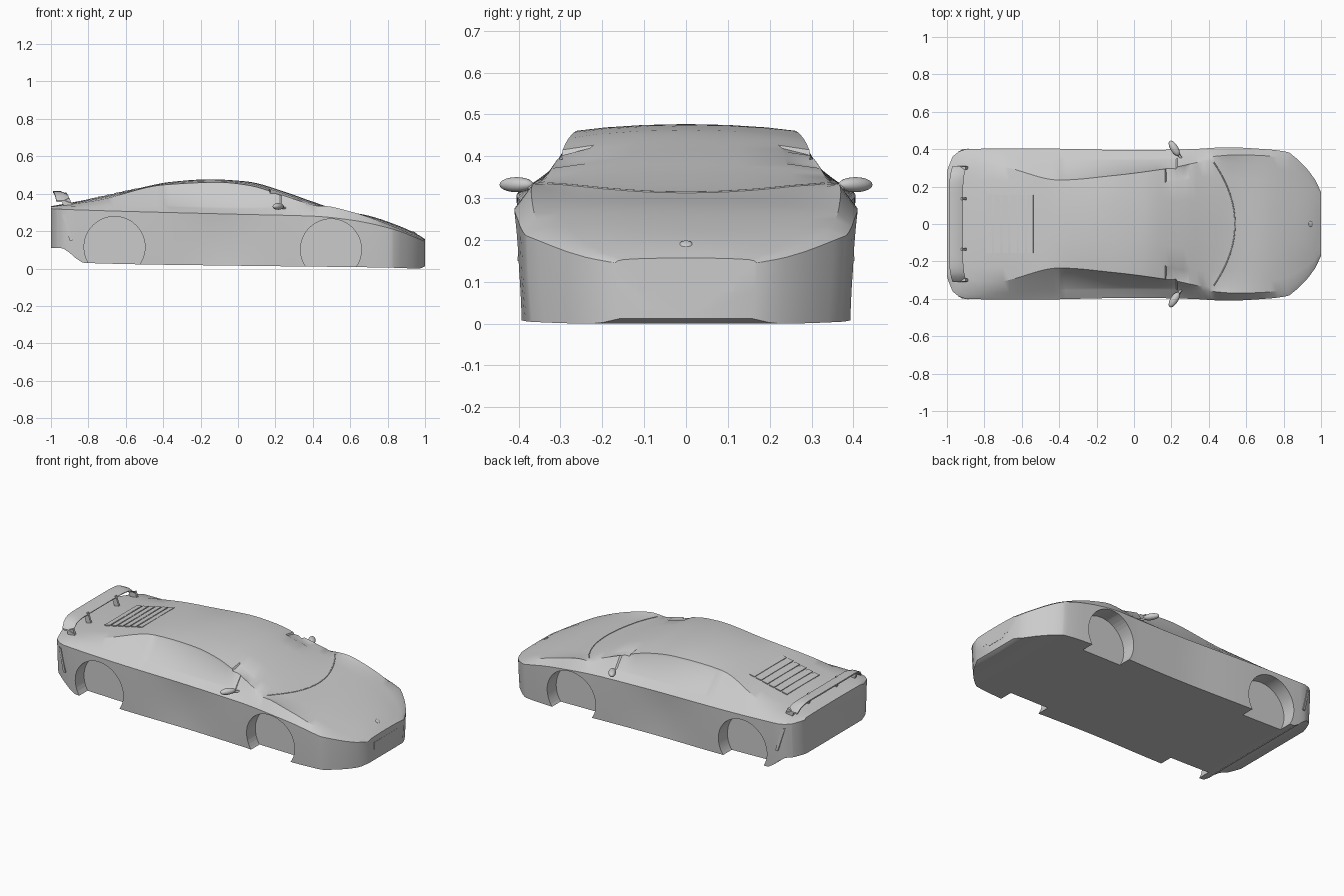
import bpy, bmesh, math
from mathutils import Vector
from mathutils.bvhtree import BVHTree

if "Cube" in bpy.data.objects:
    bpy.data.objects.remove(bpy.data.objects["Cube"])

paint = bpy.data.materials.new("light_grey")
paint.use_nodes = True
GREY = (0.6, 0.6, 0.6, 1)
paint.diffuse_color = GREY
paint.node_tree.nodes["Principled BSDF"].inputs["Base Color"].default_value = GREY


def finish(name, bm, angle=30):
    bmesh.ops.recalc_face_normals(bm, faces=bm.faces[:])
    mesh = bpy.data.meshes.new(name)
    bm.to_mesh(mesh)
    bm.free()
    ob = bpy.data.objects.new(name, mesh)
    bpy.context.collection.objects.link(ob)
    mesh.materials.append(paint)
    smooth(ob, angle)
    return ob


def smooth(ob, angle):
    bpy.ops.object.select_all(action='DESELECT')
    ob.select_set(True)
    bpy.context.view_layer.objects.active = ob
    bpy.ops.object.shade_smooth_by_angle(angle=math.radians(angle))


def curve(*pts):
    """Smooth curve through (x, value) points that never overshoots."""
    n = len(pts)
    sec = [(b[1] - a[1]) / (b[0] - a[0]) for a, b in zip(pts, pts[1:])]
    tan = [sec[0]] + [2 * p * q / (p + q) if p * q > 0 else 0 for p, q in zip(sec, sec[1:])] + [sec[-1]]

    def value(x):
        i = max(k for k in range(n - 1) if pts[k][0] <= x or k == 0)
        h = pts[i + 1][0] - pts[i][0]
        t = (x - pts[i][0]) / h
        a, b = pts[i][1], pts[i + 1][1]
        return (a + (b - a) * t * t * (3 - 2 * t)
                + h * t * (1 - t) * ((1 - t) * tan[i] - t * tan[i + 1]))
    return value


def loft(bm, rings):
    rows = [[bm.verts.new(p) for p in r] for r in rings]
    n = len(rows[0])
    for a, b in zip(rows, rows[1:]):
        for j in range(n):
            k = (j + 1) % n
            bm.faces.new((a[j], a[k], b[k], b[j]))
    bm.faces.new(rows[0])
    bm.faces.new(rows[-1])


# Body rails: widths and heights along the length
floor_z = curve((-1, .11), (-.95, .11), (-.82, .03), (0, .015), (.8, .005), (.97, 0), (1, .012))
side_w = curve((-1, .28), (-.97, .36), (-.9, .4), (-.6, .405), (0, .395), (.3, .4), (.5, .41),
               (.7, .4), (.82, .385), (.88, .34), (.96, .25), (1, .17))
crease_z = curve((-1, .32), (-.9, .315), (0, .29), (.4, .28), (.6, .26), (.83, .21), (1, .145))
shoulder_w = curve((-1, .275), (-.9, .375), (-.4, .355), (0, .35), (.4, .36), (.55, .37),
                   (.7, .365), (.82, .345), (.96, .23), (1, .163))
shoulder_z = curve((-1, .328), (-.6, .335), (0, .32), (.3, .325), (.45, .335), (.6, .305),
                   (.83, .225), (1, .15))
roof_w = curve((-1, .27), (-.75, .31), (-.4, .235), (-.1, .26), (.2, .3), (.4, .335), (.55, .325),
               (.8, .29), (.96, .2), (1, .15))
roof_z = curve((-1, .33), (-.75, .365), (-.4, .447), (-.1, .461), (.05, .446), (.2, .405),
               (.4, .34), (.55, .31), (.7, .275), (.83, .228), (1, .153))
centre_z = curve((-1, .333), (-.8, .37), (-.55, .425), (-.36, .463), (-.15, .477), (.05, .465),
                 (.25, .41), (.4, .357), (.54, .313), (.7, .282), (.85, .232), (.95, .188), (1, .157))


def section(x):
    w, zb, zk = side_w(x), floor_z(x), crease_z(x)
    rw, rz, cz = roof_w(x), roof_z(x), centre_z(x)
    scoop = .012 * math.exp(-((x + .1) / .2) ** 2)
    half = [(w - .012, zb), (w - .004 - scoop, zb + (zk - zb) * .5), (w, zk),
            (shoulder_w(x), shoulder_z(x)), (rw, rz),
            (rw * .75, rz + (cz - rz) * .5), (rw * .4, rz + (cz - rz) * .86)]
    ring = half + [(0, cz)] + [(-y, z) for y, z in reversed(half)] + [(0, zb)]
    return [Vector((x, y, z)) for y, z in ring]


bm = bmesh.new()
stations = sorted({round(-1 + i / 30, 3) for i in range(61)} | {-.99, -.97, -.95, -.82, .82, .98})
loft(bm, [section(x) for x in stations])

# Side windows sunk between shoulder and roof edge
for s in (1, -1):
    glass = []
    for f in bm.faces:
        c = f.calc_center_median()
        if -.4 < c.x < .3 and .26 < c.y * s < .34 and .36 < c.z < .42 and abs(f.normal.z) < .95:
            if all(v.co.y * s > .2 for v in f.verts) and len(f.verts) == 4:
                glass.append(f)
    bmesh.ops.recalc_face_normals(bm, faces=bm.faces[:])
    bmesh.ops.inset_region(bm, faces=glass, thickness=.012, depth=-.004)
bmesh.ops.recalc_face_normals(bm, faces=bm.faces[:])
skin = BVHTree.FromBMesh(bm)
body = finish("body", bm)


def top(x, y, lift=0.0):
    hit = skin.ray_cast(Vector((x, y, 1)), Vector((0, 0, -1)))[0]
    return Vector((x, y, hit.z + lift))


# Wheel wells
for x, z, r in ((-.66, .115, .163), (.497, .102, .163)):
    for s in (1, -1):
        bpy.ops.mesh.primitive_cylinder_add(vertices=48, radius=r, depth=.3, location=(x, s * .46, z),
                                            rotation=(math.pi / 2, 0, 0))
        cutter = bpy.context.object
        cutter.hide_render = True
        bpy.context.view_layer.objects.active = body
        cut = body.modifiers.new("wheel_well", 'BOOLEAN')
        cut.operation, cut.solver, cut.object = 'DIFFERENCE', 'EXACT', cutter
        bpy.ops.object.modifier_apply(modifier=cut.name)
        bpy.data.objects.remove(cutter)
smooth(body, 30)


def strip(name, pts, radius):
    cu = bpy.data.curves.new(name, 'CURVE')
    cu.dimensions, cu.bevel_depth, cu.bevel_resolution = '3D', radius, 1
    sp = cu.splines.new('POLY')
    sp.points.add(len(pts) - 1)
    for p, co in zip(sp.points, pts):
        p.co = (*co, 1)
    cu.materials.append(paint)
    bpy.context.collection.objects.link(bpy.data.objects.new(name, cu))


def box(name, centre, size, tilt=0.0):
    bm = bmesh.new()
    bmesh.ops.create_cube(bm, size=1)
    for v in bm.verts:
        v.co = Vector(a * b for a, b in zip(v.co, size))
    ob = finish(name, bm)
    ob.location, ob.rotation_euler = centre, (0, tilt, 0)


def ellipsoid(name, centre, scale, rot=(0, 0, 0)):
    bm = bmesh.new()
    bmesh.ops.create_uvsphere(bm, u_segments=20, v_segments=12, radius=1)
    for v in bm.verts:
        v.co = Vector(a * b for a, b in zip(v.co, scale))
    ob = finish(name, bm, 60)
    ob.location, ob.rotation_euler = centre, rot


# Windscreen base seam, bowed towards the nose
ys = [-.33 + .66 * i / 24 for i in range(25)]
strip("windscreen_seam", [top(.54 - 1.05 * y * y, y) for y in ys], .003)

# Engine cover louvres lying on the rear deck
tilt = -math.atan2(centre_z(-.54) - centre_z(-.79), .25)
for i in range(6):
    x = -.775 + i * .044
    box("engine_louvre", top(x, 0, -.001), (.034, .31, .006), tilt + .05)

# Rear wing with turned-down ends, and its two posts
rings = []
for i in range(25):
    y = -.31 + .62 * i / 24
    e = abs(y) / .31
    drop, fwd = .05 * e ** 10, .02 * e ** 6
    rings.append([(x + fwd, y, z - drop) for x, z in
                  ((-.99, .414), (-.95, .414), (-.915, .4), (-.915, .396), (-.95, .404), (-.99, .406))])
bm = bmesh.new()
loft(bm, rings)
finish("rear_wing", bm)
for s in (1, -1):
    box("wing_post", (-.92, s * .135, .372), (.03, .012, .065), -.35)
    box("wing_end_post", (-.915, s * .3, .35), (.045, .015, .04), -.35)

    # Door mirrors
    ellipsoid("door_mirror", (.215, s * .405, .332), (.021, .046, .018), (0, 0, s * .55))
    strip("mirror_arm", [(.265, s * .335, .318), (.235, s * .375, .326)], .007)

    # Slanted vents behind the rear wheels
    bm = bmesh.new()
    quad = [(-.94, .29), (-.92, .29), (-.885, .15), (-.9, .15)]
    loft(bm, [[(x, s * (side_w(x) + d), z) for x, z in quad] for d in (-.012, .002)])
    finish("rear_side_vent", bm)

# Nose details
box("number_plate", (.999, 0, .098), (.004, .23, .044))
box("number_plate_lower", (.999, 0, .068), (.004, .13, .02))
ellipsoid("bonnet_button", top(.945, 0), (.014, .015, .004), (0, .6, 0))
